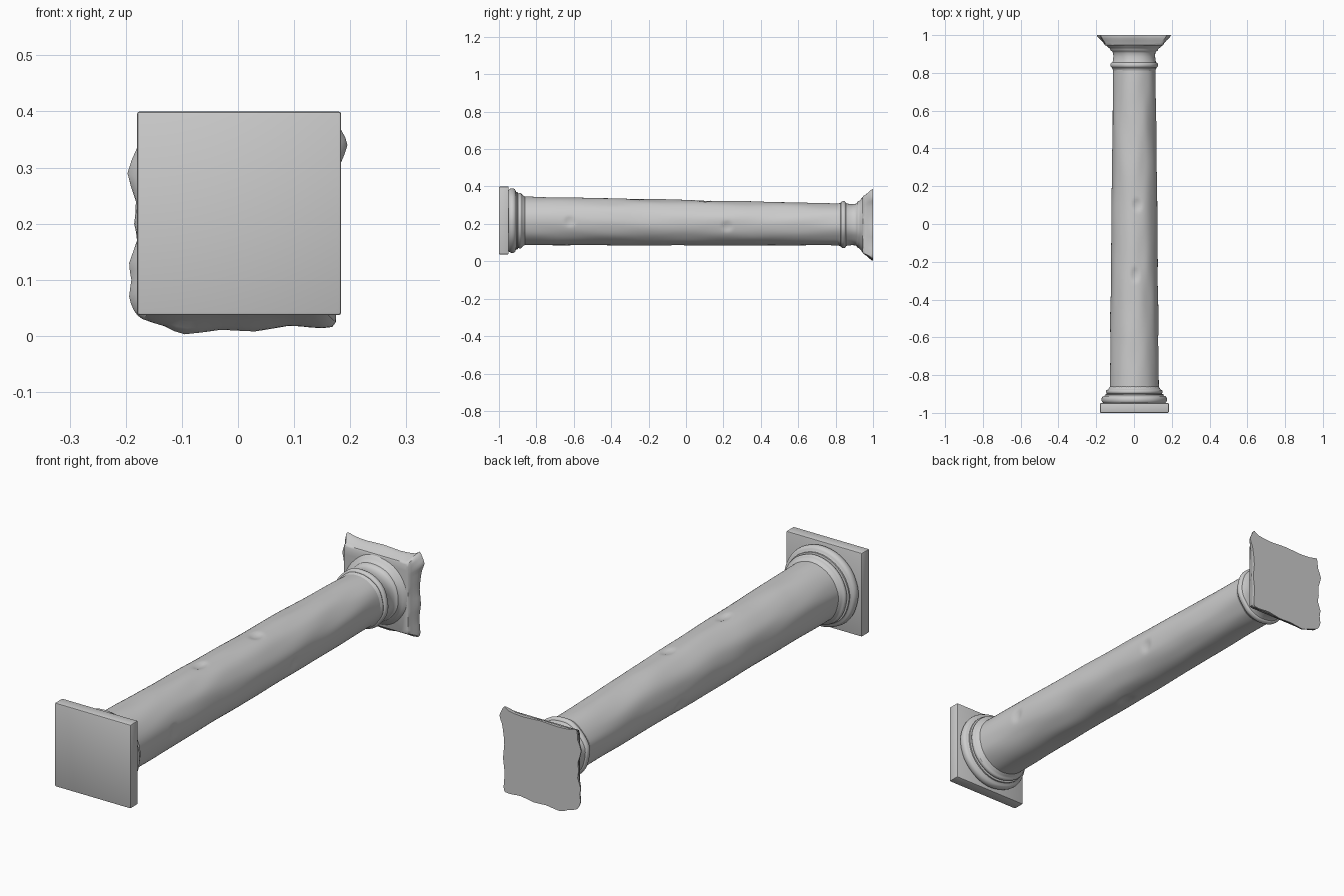
import bpy, bmesh, math
from mathutils import Vector, noise

if "Cube" in bpy.data.objects:
    bpy.data.objects.remove(bpy.data.objects["Cube"])

stone = bpy.data.materials.new("grey stone")
stone.diffuse_color = (0.6, 0.6, 0.6, 1)
stone.use_nodes = True
stone.node_tree.nodes["Principled BSDF"].inputs["Base Color"].default_value = stone.diffuse_color


def axis_z(y):
    """Height of the slightly tilted column axis."""
    return 0.2065 - 0.0115 * y


def finish(name, bm, angle):
    bmesh.ops.recalc_face_normals(bm, faces=bm.faces)
    me = bpy.data.meshes.new(name)
    bm.to_mesh(me)
    bm.free()
    me.materials.append(stone)
    ob = bpy.data.objects.new(name, me)
    bpy.context.collection.objects.link(ob)
    bpy.ops.object.select_all(action='DESELECT')
    bpy.context.view_layer.objects.active = ob
    ob.select_set(True)
    bpy.ops.object.shade_smooth_by_angle(angle=math.radians(angle))
    return ob


def loft(name, rings, angle=35):
    """Skin closed rings of equal length and cap both ends."""
    bm = bmesh.new()
    loops = [[bm.verts.new(p) for p in r] for r in rings]
    n = len(loops[0])
    for a, b in zip(loops, loops[1:]):
        for i in range(n):
            j = (i + 1) % n
            bm.faces.new((a[i], a[j], b[j], b[i]))
    bm.faces.new(loops[0])
    bm.faces.new(loops[-1])
    return finish(name, bm, angle)


def turned(name, profile, sides=64, wear=0.0, chips=()):
    """Lathe (y, radius) points about the axis, with worn surface and chips."""
    rings = []
    for y, r in profile:
        ring = []
        for i in range(sides):
            a = 2 * math.pi * i / sides
            d = Vector((math.cos(a), 0, math.sin(a)))
            rad = r + wear * noise.noise(Vector((d.x * 2, y * 5, d.z * 2)))
            for cy, ca, ly, la, depth in chips:
                da = (a - math.radians(ca) + math.pi) % (2 * math.pi) - math.pi
                e = ((y - cy) / ly) ** 2 + (da * r / la) ** 2
                rad -= depth * math.exp(-e * e)
            ring.append((d.x * rad + 0.002, y, d.z * rad + axis_z(y)))
        rings.append(ring)
    return loft(name, rings)


def bead(y0, y1, r, bulge, n=8):
    """Half-round moulding profile between two stations."""
    return [(y0 + (y1 - y0) * (1 - math.cos(math.pi * k / n)) / 2,
             r + bulge * math.sin(math.pi * k / n)) for k in range(n + 1)]


# Square plinth with worn, bevelled edges
bm = bmesh.new()
bmesh.ops.create_cube(bm, size=1)
for v in bm.verts:
    v.co = Vector((v.co.x * 0.364 + 0.002, v.co.y * 0.052 - 0.974,
                   v.co.z * 0.363 + 0.2185))
bmesh.ops.bevel(bm, geom=bm.edges[:], offset=0.005, segments=2,
                affect='EDGES', profile=0.5)
finish("plinth", bm, 40)

# Base mouldings: large torus, fillet and small upper roll
turned("base_moulding",
       [(-0.955, 0.15)] + bead(-0.95, -0.91, 0.157, 0.016)
       + [(-0.906, 0.153), (-0.9, 0.153)]
       + bead(-0.898, -0.878, 0.142, 0.007, 6)
       + [(-0.872, 0.136), (-0.862, 0.13), (-0.855, 0.12)], wear=0.003)

# Tapered shaft with a few chipped hollows
chips = [(0.1, 83, 0.03, 0.022, 0.007), (-0.27, 88, 0.035, 0.018, 0.008),
         (-0.62, 0, 0.025, 0.025, 0.006), (0.22, -8, 0.025, 0.025, 0.006),
         (-0.05, 268, 0.04, 0.02, 0.006), (0.2, 200, 0.03, 0.025, 0.006)]
steps = 150
shaft = []
for k in range(steps + 1):
    t = k / steps
    shaft.append((-0.88 + 1.7 * t, 0.1295 - 0.012 * t - 0.006 * t * t))
turned("shaft", shaft, sides=80, wear=0.003, chips=chips)

# Necking ring, neck and spreading capital
turned("capital_moulding",
       [(0.8, 0.108), (0.818, 0.113), (0.825, 0.117)]
       + bead(0.828, 0.855, 0.116, 0.01)
       + [(0.862, 0.113), (0.885, 0.11), (0.905, 0.111), (0.914, 0.117),
          (0.918, 0.124), (0.926, 0.127), (0.934, 0.136), (0.942, 0.146),
          (0.95, 0.152), (0.956, 0.15)], wear=0.004)

# Broken, flaring square slab at the top of the column
edge = [(-.17, .03), (-.13, .017), (-.095, .003), (-.03, .011), (.03, .008),
        (.09, .018), (.13, .015), (.168, .016), (.175, .04), (.17, .1),
        (.178, .16), (.172, .22), (.178, .28), (.184, .31), (.195, .34),
        (.185, .365), (.172, .386), (.15, .372), (.08, .365), (0, .37),
        (-.08, .366), (-.14, .37), (-.175, .377), (-.18, .335), (-.197, .29),
        (-.182, .24), (-.185, .2), (-.18, .17), (-.194, .13), (-.19, .1),
        (-.194, .07), (-.185, .045)]
cz = axis_z(1)
outline = []
for i in range(len(edge)):  # soften the broken outline
    p = [Vector(edge[(i + k) % len(edge)]) for k in (-1, 0, 1, 2)]
    outline += [p[1], (p[1] + p[2]) * 0.5625 - (p[0] + p[3]) * 0.0625]
rings = []
for y, half, blend in [(0.944, 0.148, 0), (0.947, 0.154, 0), (0.958, 0.157, 0.1),
                       (0.97, 0.16, 0.3), (0.982, 0.165, 0.6),
                       (0.992, 0.17, 0.9), (1.0, 0.17, 1)]:
    ring = []
    for p in outline:
        d = p - Vector((0, cz))
        s = half / max(abs(d.x), abs(d.y))
        q = d * (s + (1 - s) * blend)
        ring.append((q.x, y, max(q.y + cz, 0)))
    rings.append(ring)
loft("broken_abacus", rings, 40)
